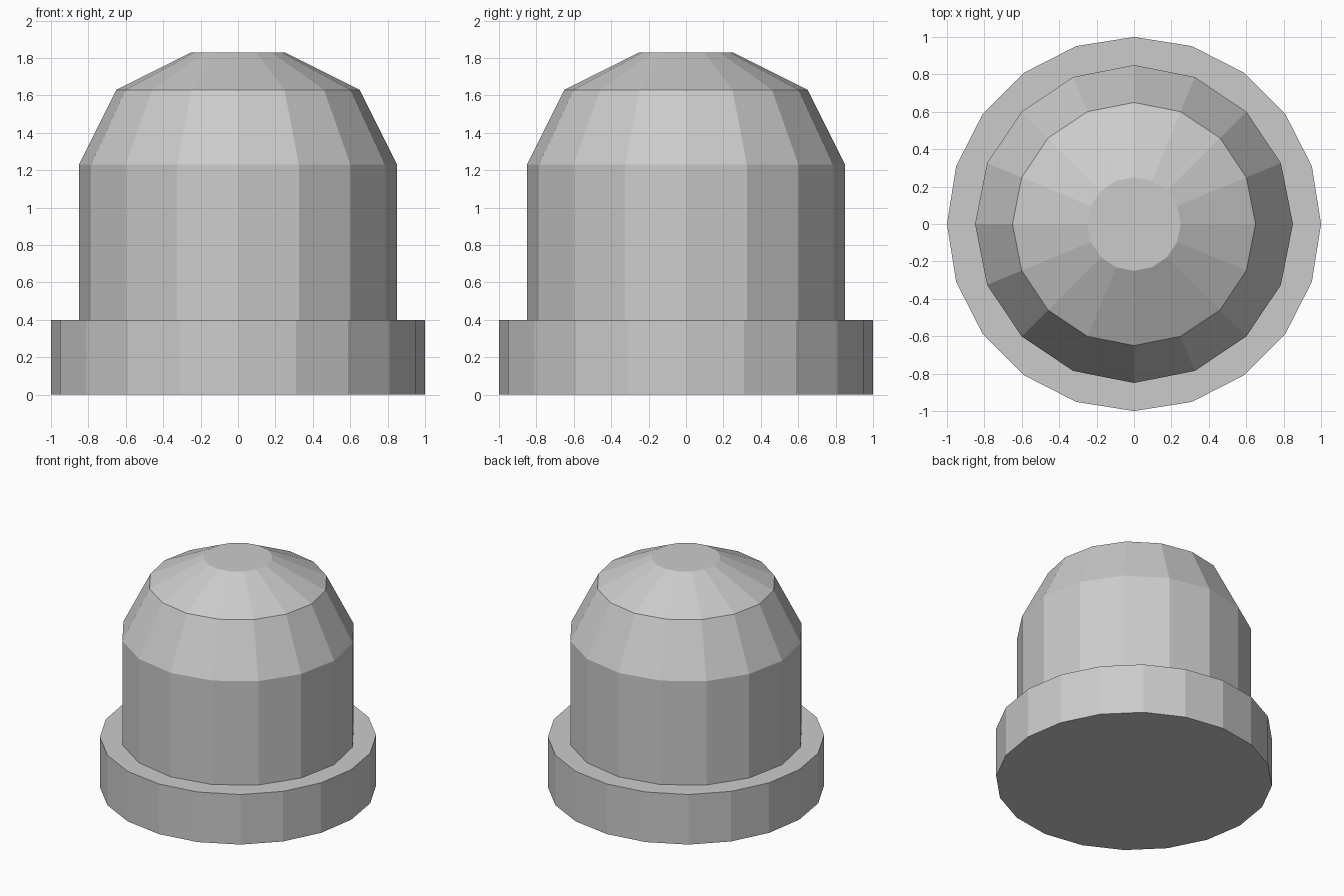
import bpy
import bmesh
from math import cos, sin, tau

# Remove the default cube
cube = bpy.data.objects.get("Cube")
if cube:
    bpy.data.objects.remove(cube, do_unlink=True)

# Single grey material
grey = bpy.data.materials.new("plain grey")
grey.use_nodes = True
colour = (0.6, 0.6, 0.6, 1)
grey.diffuse_color = colour
grey.node_tree.nodes["Principled BSDF"].inputs["Base Color"].default_value = colour


def turned_part(name, profile, sides):
    """Faceted solid of revolution from (radius, height) pairs, bottom to top."""
    bm = bmesh.new()
    rings = [[bm.verts.new((r * cos(tau * i / sides), r * sin(tau * i / sides), z))
              for i in range(sides)] for r, z in profile]
    for low, high in zip(rings, rings[1:]):
        for i in range(sides):
            j = (i + 1) % sides
            bm.faces.new((low[i], low[j], high[j], high[i]))
    bm.faces.new(rings[0][::-1])
    bm.faces.new(rings[-1])
    mesh = bpy.data.meshes.new(name)
    bm.to_mesh(mesh)
    bm.free()
    mesh.materials.append(grey)
    part = bpy.data.objects.new(name, mesh)
    bpy.context.collection.objects.link(part)
    return part


# Wide flat base
turned_part("base_flange", [(1, 0), (1, 0.4)], 20)

# Upright body with a bevelled dome and a flat tip
turned_part("domed_body", [(0.85, 0.4), (0.85, 1.23), (0.65, 1.63), (0.25, 1.83)], 16)
